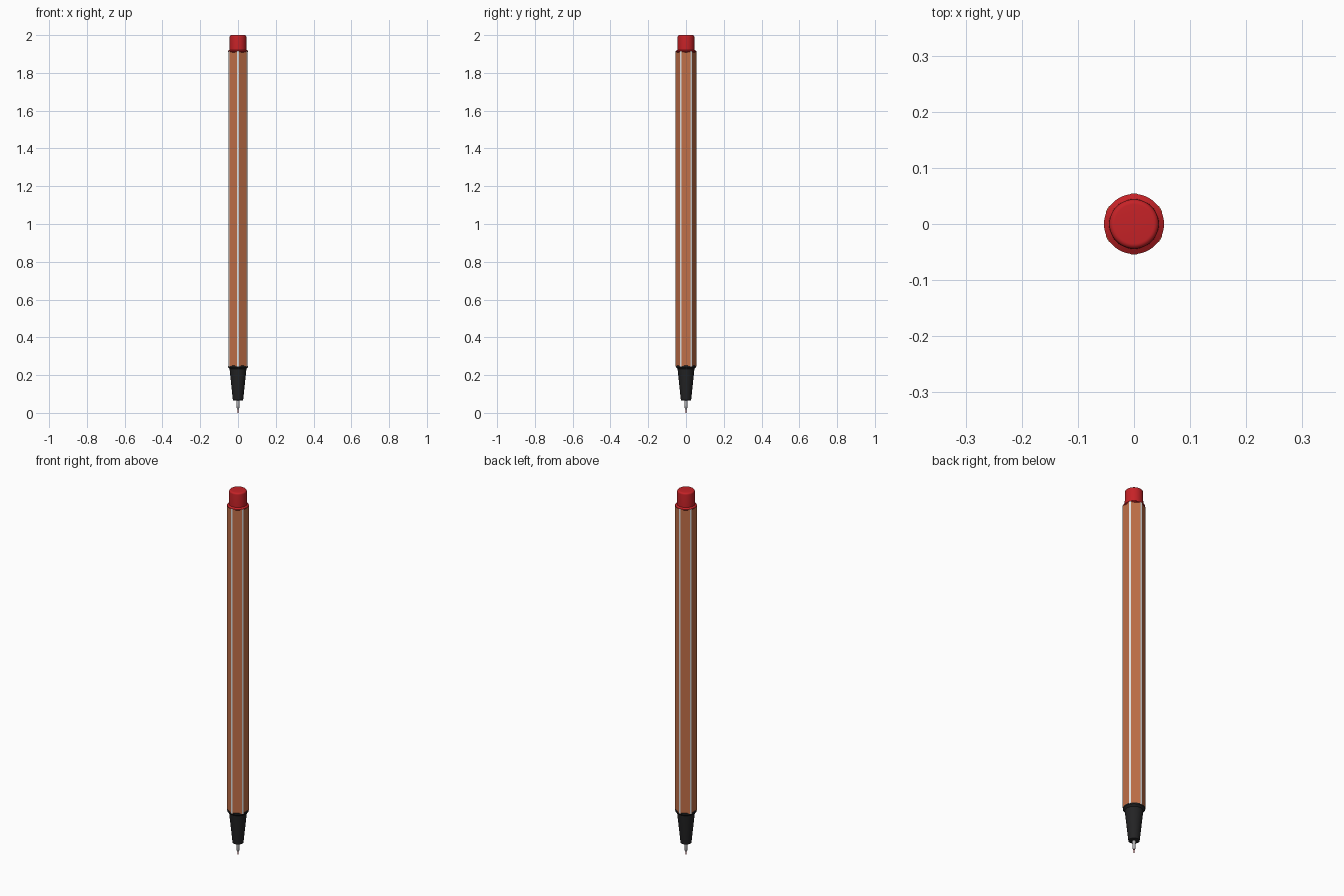
import bpy, bmesh, math

if "Cube" in bpy.data.objects:
    bpy.data.objects.remove(bpy.data.objects["Cube"])

def material(name, rgb):
    m = bpy.data.materials.new(name)
    m.diffuse_color = (*rgb, 1)
    m.use_nodes = True
    m.node_tree.nodes["Principled BSDF"].inputs["Base Color"].default_value = m.diffuse_color
    return m

ORANGE = material("orange_brown", (0.53, 0.16, 0.065))
WHITE = material("white", (0.75, 0.77, 0.78))
RED = material("red", (0.56, 0.016, 0.02))
BLACK = material("black", (0.017, 0.017, 0.018))
METAL = material("metal", (0.45, 0.45, 0.46))

def finish(name, bm, mats):
    bmesh.ops.recalc_face_normals(bm, faces=bm.faces)
    mesh = bpy.data.meshes.new(name)
    bm.to_mesh(mesh)
    bm.free()
    for m in mats:
        mesh.materials.append(m)
    ob = bpy.data.objects.new(name, mesh)
    bpy.context.collection.objects.link(ob)
    return ob

def lathe(name, profile, mat, sides=48):
    """Revolve (radius, z) points around z and cap both ends."""
    bm = bmesh.new()
    rings = [[bm.verts.new((r * math.cos(2 * math.pi * i / sides),
                            r * math.sin(2 * math.pi * i / sides), z))
              for i in range(sides)] for r, z in profile]
    for a, b in zip(rings, rings[1:]):
        for i in range(sides):
            j = (i + 1) % sides
            bm.faces.new((a[i], a[j], b[j], b[i]))
    bm.faces.new(rings[0])
    bm.faces.new(rings[-1])
    ob = finish(name, bm, [mat])
    bpy.ops.object.select_all(action='DESELECT')
    ob.select_set(True)
    bpy.context.view_layer.objects.active = ob
    bpy.ops.object.shade_smooth_by_angle(angle=math.radians(35))
    return ob

# Hexagonal barrel, with a narrow white chamfer along each corner
bm = bmesh.new()
apothem, half_stripe = 0.0495, 0.0045
corner_r = (apothem - half_stripe * 0.5) / (math.sqrt(3) / 2)
ring = []
for k in range(6):
    a = math.radians(30 + 60 * k)
    for s in (-1, 1):
        ring.append((corner_r * math.cos(a) - s * half_stripe * math.sin(a),
                     corner_r * math.sin(a) + s * half_stripe * math.cos(a)))
# the chamfer's points lie on the hexagon's flat sides
low = [bm.verts.new((x, y, 0.245)) for x, y in ring]
high = [bm.verts.new((x, y, 1.915)) for x, y in ring]
for i in range(12):
    j = (i + 1) % 12
    f = bm.faces.new((low[i], low[j], high[j], high[i]))
    f.material_index = 1 if i % 2 == 0 else 0
bm.faces.new(low)
bm.faces.new(high)
finish("barrel", bm, [ORANGE, WHITE])

# Red end plug with thin flange and rounded top edge
dome = [(0.035 + 0.009 * math.cos(t), 1.991 + 0.009 * math.sin(t))
        for t in (math.pi / 2 * i / 6 for i in range(7))]
lathe("end_plug", [(0.04, 1.90), (0.0535, 1.912), (0.0535, 1.916), (0.0445, 1.922)] + dome, RED)

# Black tapered grip section with flange and a small nose collar
lathe("grip_cone", [(0.022, 0.065), (0.027, 0.067), (0.028, 0.075),
                    (0.0445, 0.232), (0.0535, 0.241), (0.0535, 0.248), (0.04, 0.255)], BLACK)

# Metal sleeve and red writing point
lathe("metal_sleeve", [(0.005, 0.018), (0.0065, 0.024), (0.0085, 0.05), (0.0085, 0.075)], METAL, 24)
lathe("writing_point", [(0.002, 0.0), (0.0035, 0.003), (0.0035, 0.03)], RED, 16)
